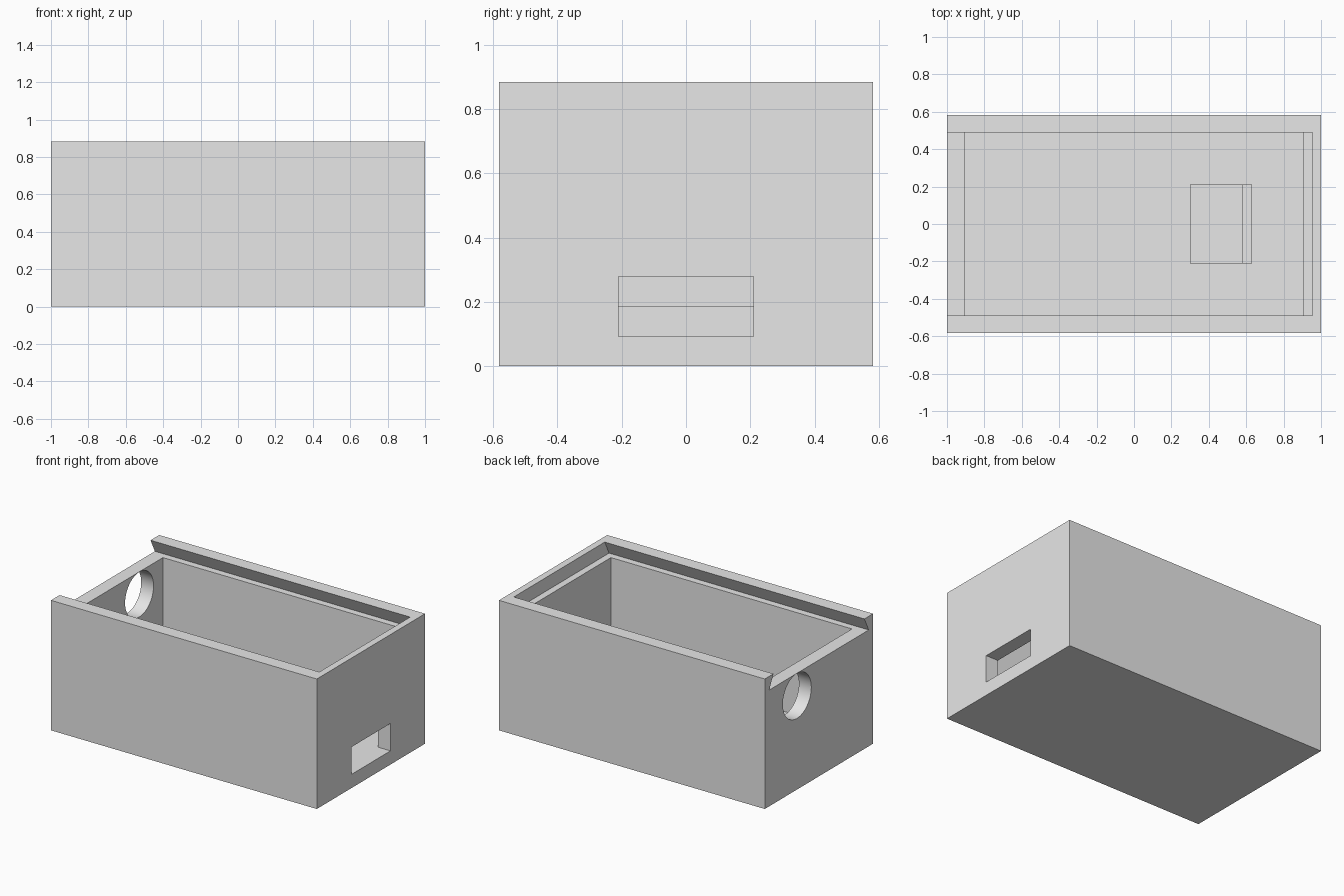
import bpy
import bmesh
import math
from mathutils import Matrix, Vector

cube = bpy.data.objects.get("Cube")
if cube:
    bpy.data.objects.remove(cube, do_unlink=True)

# Main dimensions
LENGTH, WIDTH, HEIGHT = 2.0, 1.163, 0.884
WALL = 0.093
STEP = WALL / 2
HX, HY = LENGTH / 2, WIDTH / 2
LEDGE = HEIGHT - WALL
SLOT_Y, SLOT_TOP = 0.21, WALL * 3

grey = bpy.data.materials.new("plain_grey")
grey.use_nodes = True
grey.diffuse_color = (0.8, 0.8, 0.8, 1)
grey.node_tree.nodes["Principled BSDF"].inputs["Base Color"].default_value = (0.8, 0.8, 0.8, 1)


def finish(name, bm):
    bmesh.ops.recalc_face_normals(bm, faces=bm.faces)
    mesh = bpy.data.meshes.new(name)
    bm.to_mesh(mesh)
    bm.free()
    mesh.materials.append(grey)
    obj = bpy.data.objects.new(name, mesh)
    bpy.context.collection.objects.link(obj)
    return obj


def box(name, low, high):
    low, high = Vector(low), Vector(high)
    bm = bmesh.new()
    bmesh.ops.create_cube(bm, size=1)
    bmesh.ops.scale(bm, vec=high - low, verts=bm.verts)
    bmesh.ops.translate(bm, vec=(low + high) / 2, verts=bm.verts)
    return finish(name, bm)


def prism(name, points, travel):
    bm = bmesh.new()
    face = bm.faces.new([bm.verts.new(p) for p in points])
    extruded = bmesh.ops.extrude_face_region(bm, geom=[face])["geom"]
    moved = [g for g in extruded if isinstance(g, bmesh.types.BMVert)]
    bmesh.ops.translate(bm, vec=travel, verts=moved)
    return finish(name, bm)


def cut(target, cutter):
    bpy.context.view_layer.objects.active = target
    mod = target.modifiers.new("cut", "BOOLEAN")
    mod.operation = "DIFFERENCE"
    mod.solver = "EXACT"
    mod.object = cutter
    bpy.ops.object.modifier_apply(modifier=mod.name)
    bpy.data.objects.remove(cutter, do_unlink=True)


# Outer shell
case = box("case_body", (-HX, -HY, 0), (HX, HY, HEIGHT))

# Dovetail channel for a sliding lid, open at the -x end
low_y, top_y, top_z = HY - STEP, HY - 3 * STEP, HEIGHT + WALL
start = -HX - 0.1
cut(case, prism("lid_channel_cutter",
                [(start, -low_y, LEDGE), (start, low_y, LEDGE),
                 (start, top_y, top_z), (start, -top_y, top_z)],
                (HX - STEP - start, 0, 0)))

# Main cavity
cut(case, box("cavity_cutter", (WALL - HX, WALL - HY, WALL),
              (HX - WALL, HY - WALL, LEDGE + STEP)))

# Connector slot, flush with the floor
cut(case, box("slot_cutter", (HX - 0.2, -SLOT_Y, WALL), (HX + 0.1, SLOT_Y, SLOT_TOP)))

# Round cable hole in the open end
bm = bmesh.new()
bmesh.ops.create_cone(bm, cap_ends=True, segments=64, radius1=0.153, radius2=0.153, depth=0.3,
                      matrix=Matrix.Translation((-HX, 0.235, 0.637))
                      @ Matrix.Rotation(math.pi / 2, 4, "Y"))
cut(case, finish("cable_hole_cutter", bm))

# Stepped support block behind the slot
back, mid, front = 0.30, 0.58, 0.63
profile = [(back, WALL), (front, WALL), (front, 2 * WALL), (mid, 2 * WALL),
           (mid, SLOT_TOP), (back, SLOT_TOP)]
block = prism("support_block", [(x, -SLOT_Y, z) for x, z in profile], (0, 2 * SLOT_Y, 0))

# Smooth only the round hole
for obj in bpy.context.selected_objects:
    obj.select_set(False)
case.select_set(True)
bpy.context.view_layer.objects.active = case
bpy.ops.object.shade_smooth_by_angle(angle=math.radians(30))
case.select_set(False)
